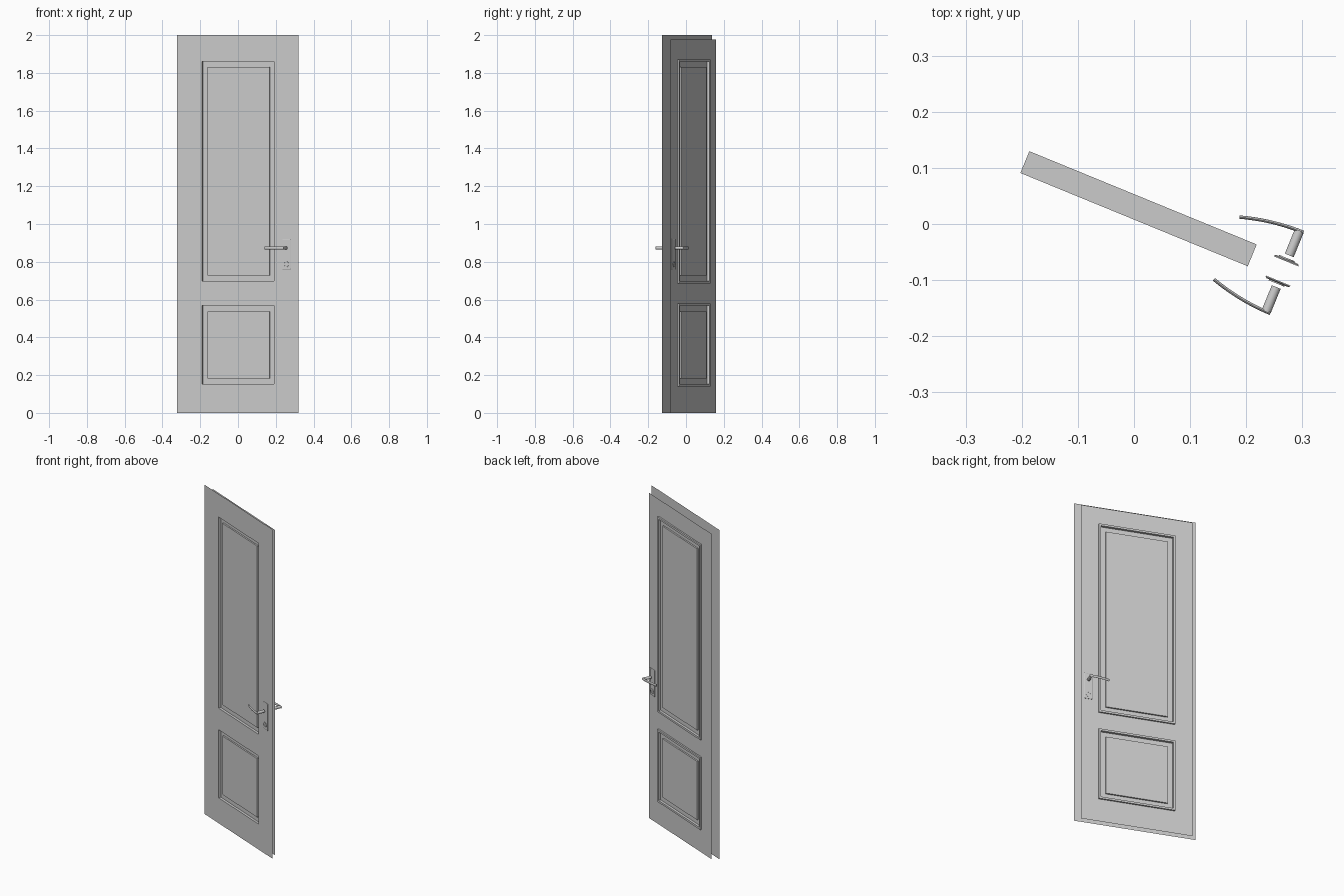
import bpy, bmesh, math
from mathutils import Matrix, Vector

if "Cube" in bpy.data.objects:
    bpy.data.objects.remove(bpy.data.objects["Cube"])

# Door leaf is modelled along local x (depth = y, front at y=0) and swung open
SWING = Matrix.Translation((-0.001, 0.005, 0)) @ Matrix.Rotation(math.radians(-22.3), 4, 'Z')
MID = 0.0185          # mirror plane of the two handle sets


def finish(name, bm, smooth=False, recalc=True):
    if recalc:
        bmesh.ops.recalc_face_normals(bm, faces=bm.faces)
    me = bpy.data.meshes.new(name)
    bm.to_mesh(me)
    bm.free()
    ob = bpy.data.objects.new(name, me)
    bpy.context.collection.objects.link(ob)
    ob.matrix_world = SWING
    if smooth:
        bpy.ops.object.select_all(action='DESELECT')
        ob.select_set(True)
        bpy.context.view_layer.objects.active = ob
        bpy.ops.object.shade_smooth_by_angle(angle=math.radians(35))
    return ob


def loft(name, loops, smooth=False, closed=False):
    """Skin a list of equal-length point loops; cap the ends unless closed."""
    bm = bmesh.new()
    rows = [[bm.verts.new(p) for p in loop] for loop in loops]
    pairs = list(zip(rows, rows[1:]))
    if closed:
        pairs.append((rows[-1], rows[0]))
    else:
        bm.faces.new(rows[0])
        bm.faces.new(rows[-1])
    n = len(rows[0])
    for a, b in pairs:
        for i in range(n):
            j = (i + 1) % n
            bm.faces.new((a[i], a[j], b[j], b[i]))
    return finish(name, bm, smooth)


def rect(x0, x1, z0, z1, inset, d):
    return [(x0 + inset, d, z0 + inset), (x1 - inset, d, z0 + inset),
            (x1 - inset, d, z1 - inset), (x0 + inset, d, z1 - inset)]


def circle(x, z, r, d, n=24):
    return [(x + r * math.cos(2 * math.pi * i / n), d, z + r * math.sin(2 * math.pi * i / n))
            for i in range(n)]


def sheet(name, w, top, d, grow, front):
    """Thin door skin with two panel openings."""
    h = 0.207 + grow
    xs = [-w, -h, h, w]
    zs = [0, 0.152 - grow, 0.568 + grow, 0.697 - grow, 1.86 + grow, top]
    bm = bmesh.new()
    g = [[bm.verts.new((x, d, z)) for x in xs] for z in zs]
    for r in range(5):
        for c in range(3):
            if c == 1 and r in (1, 3):
                continue
            f = [g[r][c], g[r][c + 1], g[r + 1][c + 1], g[r + 1][c]]
            bm.faces.new(f if front else f[::-1])
    finish(name, bm, recalc=False)


# Door skins: the front one overlaps the back one as a rebate
sheet("front_skin", 0.347, 2.0, 0.0, 0.0, True)
sheet("back_skin", 0.319, 1.976, 0.036, 0.012, False)

# Framed panels with a raised centre field on both faces
PROFILE = [(0.042, 0.009), (0.042, 0.018), (0.012, 0.018), (0.012, 0.003), (0, 0.003),
           (0, 0.045), (0.012, 0.045), (0.012, 0.030), (0.042, 0.030), (0.042, 0.039)]
for name, z0, z1 in (("lower_panel", 0.14, 0.58), ("upper_panel", 0.685, 1.872)):
    loft(name, [rect(-0.219, 0.219, z0, z1, i, d) for i, d in PROFILE])

# Handle sets, mirrored front to back
HX, HZ = 0.280, 0.873
for side, m in (("front", lambda d: d), ("back", lambda d: 2 * MID - d)):
    # backplate
    loft(side + "_backplate",
         [rect(HX - 0.0245, HX + 0.0225, 0.76, 0.92, i, m(d))
          for i, d in ((0, 0), (0, -0.002), (0.003, -0.004))])
    # keyhole ring
    loft(side + "_keyhole_ring",
         [circle(HX - 0.002, 0.787, r, m(d))
          for r, d in ((0.015, -0.003), (0.015, -0.006), (0.011, -0.006), (0.011, -0.003))],
         smooth=True, closed=True)
    # neck
    loft(side + "_handle_neck",
         [circle(HX, HZ, r, m(d)) for r, d in ((0.0085, -0.012), (0.0085, -0.059))], smooth=True)
    # curved lever, flat oval section swept along a parabola
    loops = []
    for k in range(13):
        t = k / 12
        p = Vector((0.288 - 0.116 * t, -0.0595 + 0.018 * t * t))
        tan = Vector((-0.116, 0.036 * t)).normalized()
        nor = Vector((-tan.y, tan.x))
        loop = []
        for i in range(16):
            a = 2 * math.pi * i / 16
            q = p + nor * 0.003 * math.cos(a)
            loop.append((q.x, m(q.y), HZ + 0.0075 * math.sin(a)))
        loops.append(loop)
    loft(side + "_handle_lever", loops, smooth=True)
